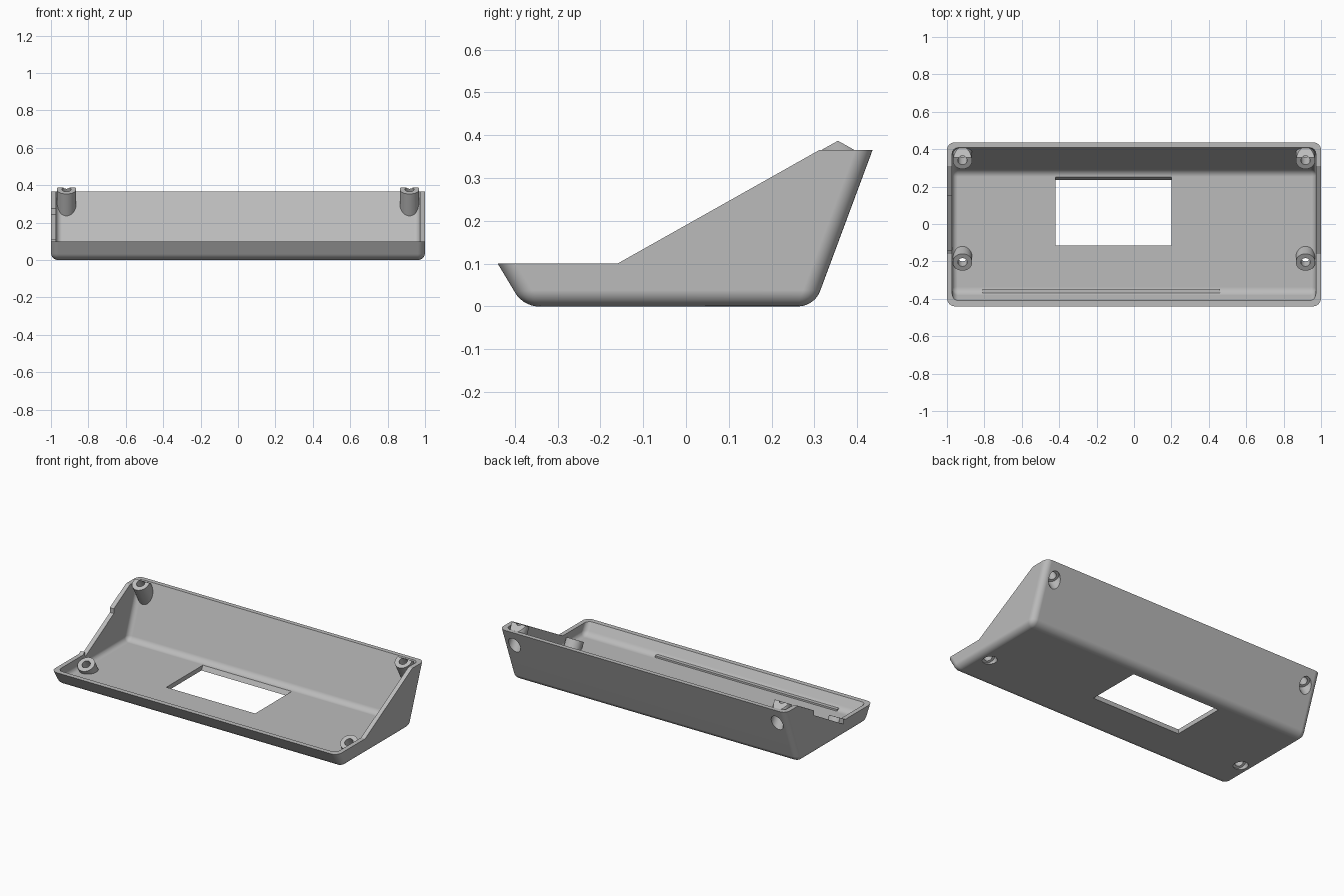
import bpy, bmesh, math
from mathutils import Vector, Matrix

if "Cube" in bpy.data.objects:
    bpy.data.objects.remove(bpy.data.objects["Cube"], do_unlink=True)

SLOPE = 0.5625                      # gradient of the slanted rim
WALL = 0.028


def rim(y):
    return 0.1 + (y + 0.16) * SLOPE


def finish(name, bm):
    bmesh.ops.recalc_face_normals(bm, faces=bm.faces)
    mesh = bpy.data.meshes.new(name)
    bm.to_mesh(mesh)
    bm.free()
    ob = bpy.data.objects.new(name, mesh)
    bpy.context.scene.collection.objects.link(ob)
    return ob


def prism(name, profile, x0, x1, rounding=0):
    """Side profile of (y, z) points swept along x, optionally rounded below."""
    bm = bmesh.new()
    face = bm.faces.new([bm.verts.new((x0, y, z)) for y, z in profile])
    swept = bmesh.ops.extrude_face_region(bm, geom=[face])["geom"]
    bmesh.ops.translate(bm, vec=(x1 - x0, 0, 0),
                        verts=[v for v in swept if isinstance(v, bmesh.types.BMVert)])
    bmesh.ops.recalc_face_normals(bm, faces=bm.faces)
    if rounding:
        edges = [e for e in bm.edges if min(v.co.z for v in e.verts) < 0.3]
        bmesh.ops.bevel(bm, geom=edges, offset=rounding, segments=7,
                        profile=0.5, affect='EDGES', clamp_overlap=True)
    return finish(name, bm)


def tub(name, inset, rounding):
    """Tall solid tray with leaning front and back walls."""
    top = 0.5

    def front(z):
        return -0.38 - 0.6 * z + inset * 1.1

    def back(z):
        return 0.30 + 0.372 * z - inset
    profile = [(front(inset), inset), (back(inset), inset),
               (back(top), top), (front(top), top)]
    return prism(name, profile, inset - 1, 1 - inset, rounding)


def rod(name, x, y, radius, start, end):
    """Cylinder square to the slanted rim, measured downward from it."""
    axis = Vector((0, SLOPE, -1)).normalized()
    bm = bmesh.new()
    centre = Vector((x, y, rim(y))) + axis * (start + end) / 2
    turn = Vector((0, 0, 1)).rotation_difference(axis).to_matrix().to_4x4()
    bmesh.ops.create_cone(bm, cap_ends=True, segments=32, radius1=radius,
                          radius2=radius, depth=end - start,
                          matrix=Matrix.Translation(centre) @ turn)
    return finish(name, bm)


def combine(target, tool, operation):
    mod = target.modifiers.new("combine", 'BOOLEAN')
    mod.operation = operation
    mod.solver = 'EXACT'
    mod.object = tool
    bpy.context.view_layer.objects.active = target
    bpy.ops.object.modifier_apply(modifier=mod.name)
    bpy.data.objects.remove(tool, do_unlink=True)


# Hollow case trimmed to the stepped, slanted rim
case = tub("enclosure_shell", 0, 0.038)
combine(case, prism("rim_trim", [(-0.7, -0.1), (0.7, -0.1), (0.7, 0.365),
                                 (0.311, 0.365), (-0.16, 0.1), (-0.7, 0.1)],
                    -1.2, 1.2), 'INTERSECT')
combine(case, tub("cavity", WALL, 0.03), 'DIFFERENCE')

# Four screw posts, kept inside the walls and cut along the slant
places = [(x, y) for x in (-0.917, 0.917) for y in (-0.205, 0.338)]
for x, y in places:
    post = rod("screw_post", x, y, 0.052, -0.1, 0.3)
    combine(post, prism("post_trim", [(-0.6, rim(-0.6)), (0.355, 0.387), (0.6, 0.25),
                                      (0.6, -0.5), (-0.6, -0.5)], -1.2, 1.2), 'INTERSECT')
    combine(post, tub("post_bounds", 0.012, 0.033), 'INTERSECT')
    combine(case, post, 'UNION')

# Low ledge along the foot of the front wall
combine(case, prism("front_ledge", [(-0.375, 0.015), (-0.347, 0.015),
                                    (-0.347, 0.04), (-0.375, 0.04)],
                    -0.81, 0.46), 'UNION')

# Screw holes with wide recesses for the heads on the outside
for x, y in places:
    head = 0.055 if y < 0 else 0.085
    combine(case, rod("screw_hole", x, y, 0.025, -0.1, 0.3), 'DIFFERENCE')
    combine(case, rod("head_recess", x, y, 0.04, head, 0.3), 'DIFFERENCE')

# Display window through the floor, its rear edge leaning back
combine(case, prism("window_cut", [(-0.115, -0.05), (0.21, -0.05), (0.235, 0),
                                   (0.25, WALL), (0.25, 0.08), (-0.115, 0.08)],
                    -0.42, 0.2), 'DIFFERENCE')

# Shallow cable notch in one side rim
combine(case, prism("notch_cut", [(-0.14, 0.078), (0.15, 0.244),
                                  (0.15, 0.45), (-0.14, 0.45)],
                    -1.1, -0.965), 'DIFFERENCE')

# Plain grey plastic
grey = bpy.data.materials.new("grey_plastic")
grey.use_nodes = True
colour = (0.5, 0.5, 0.5, 1)
grey.diffuse_color = colour
grey.node_tree.nodes["Principled BSDF"].inputs["Base Color"].default_value = colour
case.data.materials.clear()
case.data.materials.append(grey)
for poly in case.data.polygons:
    poly.material_index = 0

# Smooth rounded corners with crisp rims
bpy.ops.object.select_all(action='DESELECT')
case.select_set(True)
bpy.context.view_layer.objects.active = case
bpy.ops.object.shade_smooth_by_angle(angle=math.radians(25))
weighted = case.modifiers.new("even_shading", 'WEIGHTED_NORMAL')
weighted.keep_sharp = True
